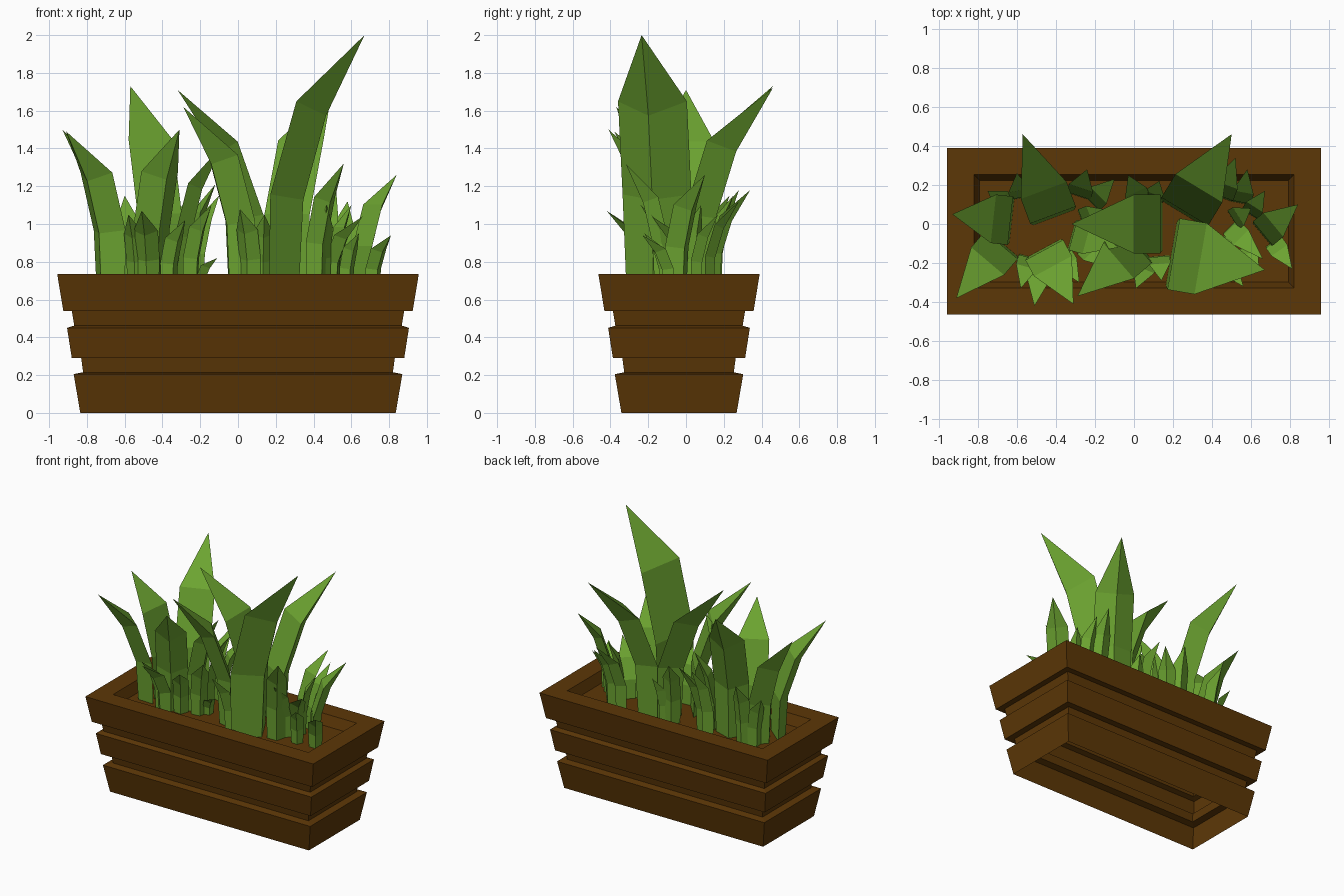
import bpy
from mathutils import Vector

SOIL = 0.66
BOX_Y = -0.037


def material(name, rgb):
    m = bpy.data.materials.new(name)
    m.diffuse_color = (*rgb, 1)
    return m


def make(name, verts, faces, mat):
    me = bpy.data.meshes.new(name)
    me.from_pydata(verts, [], faces)
    me.update()
    ob = bpy.data.objects.new(name, me)
    bpy.context.collection.objects.link(ob)
    me.materials.append(mat)
    return ob


wood = material("wood", (0.108, 0.038, 0.002))
green = material("leaf_green", (0.15, 0.37, 0.03))


def ring(hx, z):
    hy = hx - 0.53
    return [(-hx, BOX_Y - hy, z), (hx, BOX_Y - hy, z),
            (hx, BOX_Y + hy, z), (-hx, BOX_Y + hy, z)]


# Planter shell: stepped slat profile (half width, z), open underneath
profile = [(.835, 0), (.87, .205), (.82, .215), (.83, .29), (.88, .29), (.905, .45),
           (.867, .462), (.88, .54), (.925, .54), (.957, .735), (.82, .735), (.79, SOIL)]
verts = [v for hx, z in profile for v in ring(hx, z)]
faces = [(4 * i + j, 4 * i + (j + 1) % 4, 4 * i + 4 + (j + 1) % 4, 4 * i + 4 + j)
         for i in range(len(profile) - 1) for j in range(4)]
make("planter_box", verts, faces, wood)

# Soil surface
make("soil", ring(.79, SOIL), [(0, 1, 2, 3)], wood)

# Leaf sections: height fraction, lean fraction, width fraction, downward tilt of ridge
SECTIONS = [(0, .04, .9, 0), (.36, .08, 1, .2), (.71, .38, 1, .6)]


def leaf(name, base, tip, width):
    """Blade with a flat upper side and a ridge along its underside."""
    b, t = Vector((*base, SOIL)), Vector(tip)
    d = t - b
    out = Vector((d.x, d.y, 0)).normalized()
    side = Vector((-out.y, out.x, 0))
    vs = []
    for h, lean, w, tilt in SECTIONS:
        c = b + Vector((d.x * lean, d.y * lean, d.z * h))
        half = side * (width * w / 2)
        under = (out - Vector((0, 0, tilt))).normalized() * (width * w * .2)
        vs += [c - half - under, c + under, c + half - under]
    vs.append(t)
    fs = [(3 * i + j, 3 * i + (j + 1) % 3, 3 * i + 3 + (j + 1) % 3, 3 * i + 3 + j)
          for i in range(2) for j in range(3)]
    fs += [(6 + j, 6 + (j + 1) % 3, 9) for j in range(3)] + [(2, 1, 0)]
    make(name, vs, fs, green)


# Tall blades: base, tip, width
tall = [
    ((.24, -.16), (.67, -.235, 2.0), .37),
    ((-.42, .06), (-.57, .46, 1.73), .25),
    ((.27, .08), (.50, .46, 1.72), .28),
    ((.11, .0), (-.32, .0, 1.71), .30),
    ((.0, -.12), (-.29, -.37, 1.62), .24),
    ((-.66, .02), (-.93, .05, 1.50), .25),
    ((-.69, -.12), (-.91, -.38, 1.49), .22),
    ((-.45, -.15), (-.31, -.41, 1.50), .22),
    ((-.30, -.06), (-.08, -.12, 1.42), .16),
]
# Short blades
short = [
    ((.42, -.14), (.56, -.32, 1.32), .14),
    ((.67, -.04), (.84, .10, 1.26), .16),
    ((.72, -.10), (.81, -.23, .94), .10),
    ((.45, .15), (.52, .34, 1.18), .13),
    ((.55, .12), (.58, .28, 1.12), .11),
    ((.60, .06), (.67, .17, 1.05), .10),
    ((.50, -.02), (.66, -.18, 1.04), .11),
    ((.44, -.08), (.47, -.24, 1.10), .11),
    ((.58, -.12), (.64, -.22, .95), .09),
    ((-.48, -.21), (-.51, -.42, 1.07), .13),
    ((-.54, -.18), (-.58, -.33, 1.05), .11),
    ((-.36, -.17), (-.28, -.30, 1.02), .11),
    ((-.25, .02), (-.12, .07, 1.21), .13),
    ((-.24, -.12), (-.14, -.22, 1.10), .12),
    ((-.19, -.08), (-.11, -.15, .82), .08),
    ((.06, -.20), (.01, -.33, 1.08), .12),
    ((.13, -.18), (.14, -.29, 1.05), .11),
    ((-.66, .11), (-.75, .17, 1.05), .11),
    ((-.58, .15), (-.60, .26, 1.15), .12),
    ((-.28, .16), (-.24, .28, 1.18), .13),
    ((-.21, .12), (-.10, .23, 1.15), .12),
    ((.02, .14), (-.03, .25, 1.15), .12),
    ((.10, .14), (.13, .22, 1.00), .11),
    ((.52, .03), (.60, .08, 1.10), .11),
]
for i, spec in enumerate(tall, 1):
    leaf(f"tall_leaf_{i}", *spec)
for i, spec in enumerate(short, 1):
    leaf(f"short_leaf_{i}", *spec)
